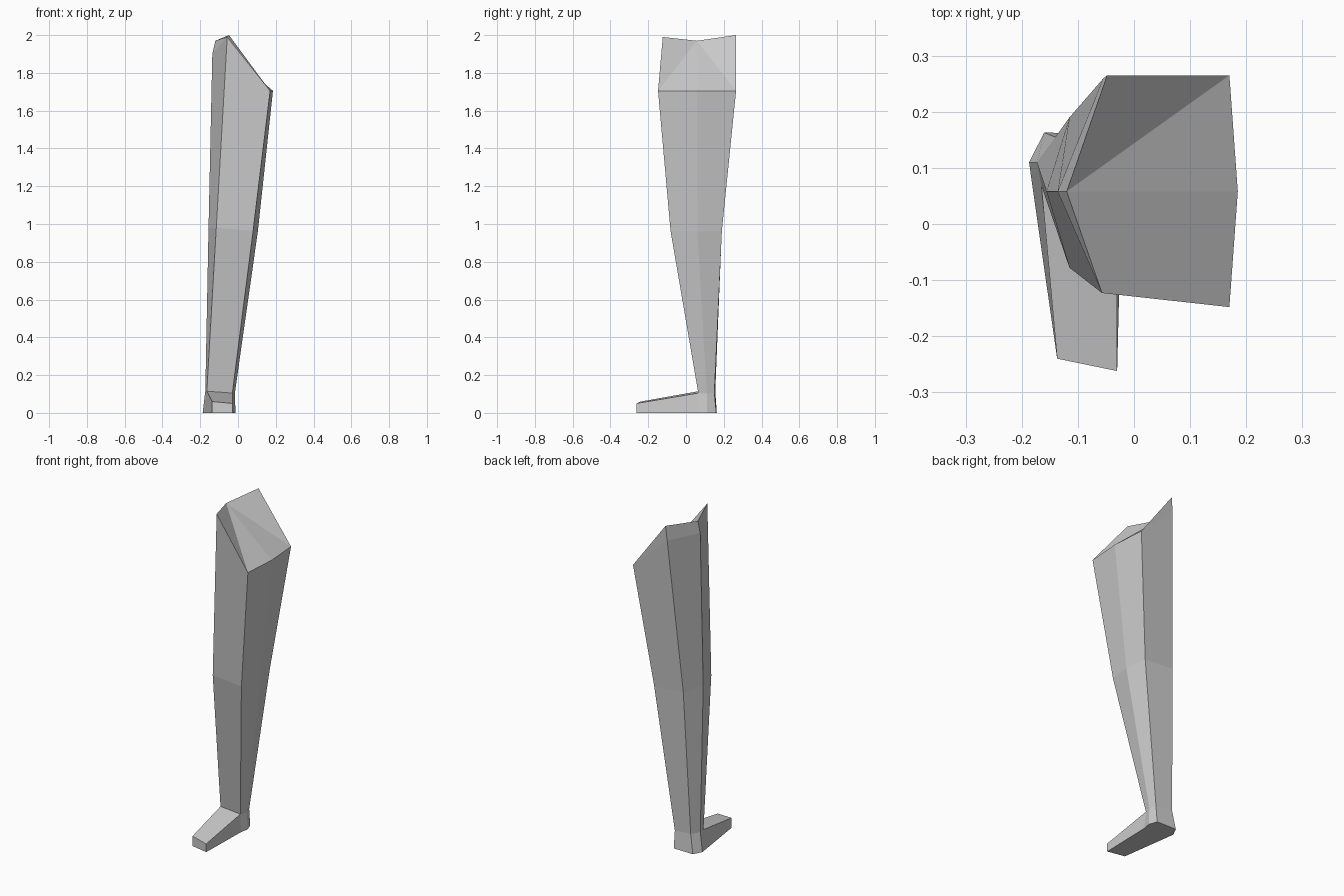
import bpy
import bmesh

if "Cube" in bpy.data.objects:
    bpy.data.objects.remove(bpy.data.objects["Cube"])

# Six-sided cross-sections, ordered: front inner, front outer,
# outer side, back outer, back inner, inner side
SOLE = [(-0.18, 0.06, 0), (-0.022, 0.06, 0), (-0.013, 0.11, 0),
        (-0.03, 0.16, 0), (-0.16, 0.163, 0), (-0.187, 0.11, 0)]
ANKLE = [(-0.165, 0.068, 0.115), (-0.03, 0.065, 0.105), (-0.017, 0.11, 0.102),
         (-0.03, 0.15, 0.105), (-0.14, 0.155, 0.115), (-0.173, 0.11, 0.117)]
KNEE = [(-0.115, -0.078, 0.98), (0.08, -0.082, 0.965), (0.105, 0.06, 0.96),
        (0.08, 0.19, 0.965), (-0.115, 0.19, 0.98), (-0.156, 0.058, 0.98)]
HIP = [(-0.057, -0.123, 1.99), (0.17, -0.148, 1.705), (0.185, 0.058, 1.705),
       (0.17, 0.265, 1.705), (-0.055, 0.259, 1.91), (-0.136, 0.058, 1.90)]
# Toe end: top inner, top outer, bottom outer, bottom inner
TOE = [(-0.137, -0.24, 0.06), (-0.03, -0.262, 0.05),
       (-0.03, -0.262, 0), (-0.137, -0.24, 0)]

bm = bmesh.new()


def ring(points):
    return [bm.verts.new(p) for p in points]


def loft(low, high, sides):
    for i in sides:
        j = (i + 1) % 6
        bm.faces.new((low[i], low[j], high[j], high[i]))


sole, ankle, knee, hip, toe = map(ring, (SOLE, ANKLE, KNEE, HIP, TOE))

# Heel, shin and thigh
loft(sole, ankle, range(1, 6))
loft(ankle, knee, range(6))
loft(knee, hip, range(6))

# Foot: instep, sides, toe end and sole
bm.faces.new((ankle[0], ankle[1], toe[1], toe[0]))
bm.faces.new((ankle[0], toe[0], toe[3], sole[0]))
bm.faces.new((ankle[1], sole[1], toe[2], toe[1]))
bm.faces.new(toe)
bm.faces.new([toe[3], toe[2]] + sole[1:] + sole[:1])

# Raised rim on the inner and back sides of the hip
rim_back = bm.verts.new((-0.048, 0.265, 2.0))
rim_inner = bm.verts.new((-0.12, 0.058, 1.97))
bm.faces.new((hip[3], rim_back, hip[4]))
bm.faces.new((hip[4], rim_back, rim_inner, hip[5]))
bm.faces.new((hip[5], rim_inner, hip[0]))

# Sloped hip cap fanning out from the inner rim
fan = hip[:4] + [rim_back]
for a, b in zip(fan, fan[1:]):
    bm.faces.new((rim_inner, a, b))

bmesh.ops.recalc_face_normals(bm, faces=bm.faces[:])
mesh = bpy.data.meshes.new("leg")
bm.to_mesh(mesh)
bm.free()

grey = bpy.data.materials.new("light grey")
grey.diffuse_color = (0.6, 0.6, 0.6, 1)
grey.use_nodes = True
grey.node_tree.nodes["Principled BSDF"].inputs["Base Color"].default_value = grey.diffuse_color
mesh.materials.append(grey)
leg = bpy.data.objects.new("leg", mesh)
bpy.context.collection.objects.link(leg)
